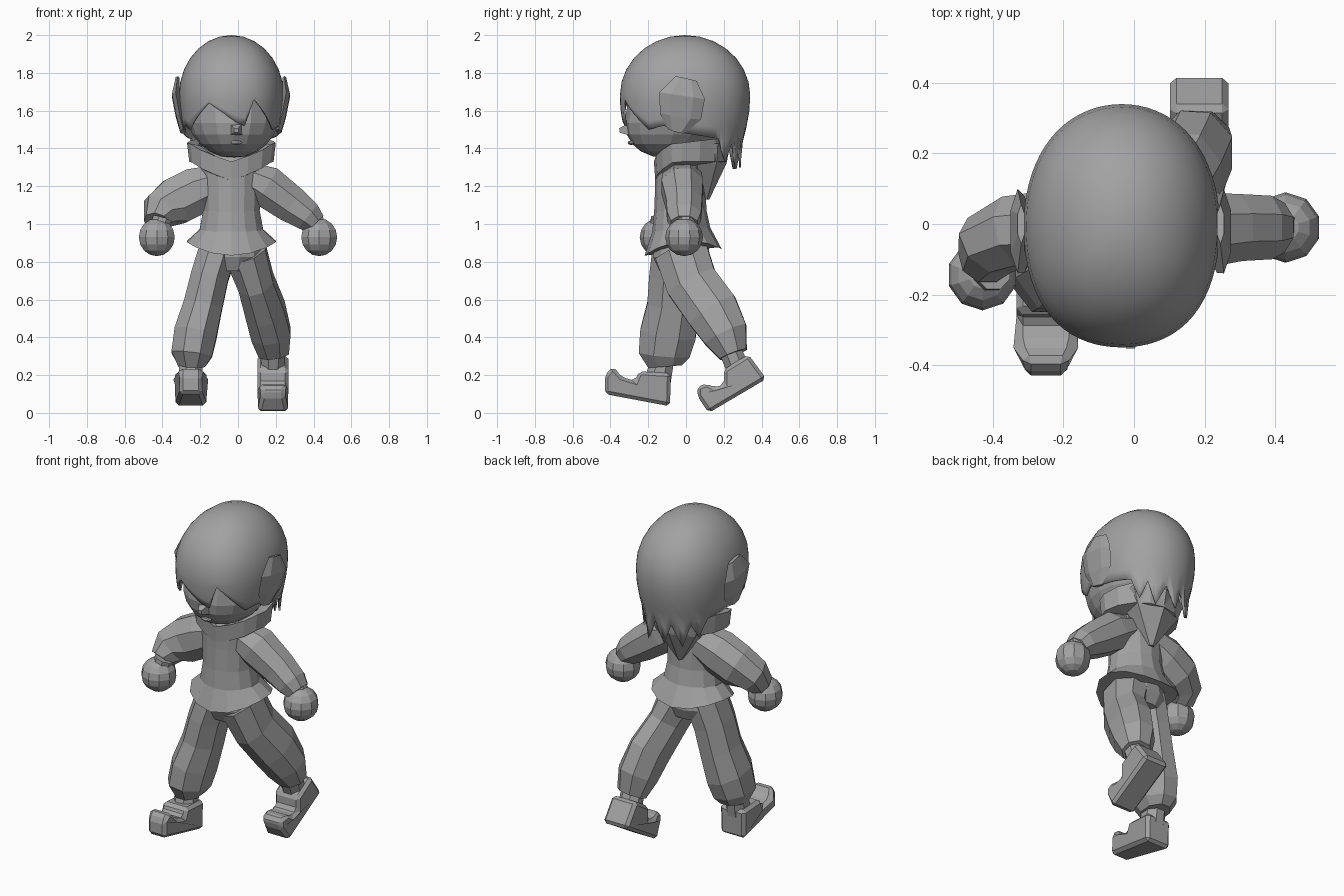
import bpy, bmesh
from math import sin, cos, pi, radians
from mathutils import Vector

if "Cube" in bpy.data.objects:
    bpy.data.objects.remove(bpy.data.objects["Cube"])

grey = bpy.data.materials.new("plain grey")
grey.use_nodes = True
tone = (0.36, 0.36, 0.36, 1)
grey.diffuse_color = tone
grey.node_tree.nodes["Principled BSDF"].inputs["Base Color"].default_value = tone

X, Y = Vector((1, 0, 0)), Vector((0, 1, 0))
MID = -0.035  # the body leans slightly to its right


def finish(name, bm, smooth=False):
    bmesh.ops.recalc_face_normals(bm, faces=bm.faces)
    for f in bm.faces:
        f.smooth = smooth
    mesh = bpy.data.meshes.new(name)
    bm.to_mesh(mesh)
    bm.free()
    mesh.materials.append(grey)
    obj = bpy.data.objects.new(name, mesh)
    bpy.context.collection.objects.link(obj)
    return obj


def bridge(bm, a, b):
    n = len(a)
    for i in range(n):
        j = (i + 1) % n
        bm.faces.new((a[i], a[j], b[j], b[i]))


def tube(name, path, sides, side):
    """Loft flat-sided rings along a path of (x, y, z, radius, cross radius)."""
    bm = bmesh.new()
    pts = [Vector(p[:3]) for p in path]
    grow = 1 / cos(pi / sides)
    rings = []
    for i, p in enumerate(path):
        t = (pts[min(i + 1, len(pts) - 1)] - pts[max(i - 1, 0)]).normalized()
        u = (side - t * side.dot(t)).normalized()
        v = t.cross(u)
        angles = [2 * pi * (k + 0.5) / sides for k in range(sides)]
        rings.append([bm.verts.new(pts[i] + grow * (u * p[3] * cos(a) + v * p[4] * sin(a)))
                      for a in angles])
    for a, b in zip(rings, rings[1:]):
        bridge(bm, a, b)
    bm.faces.new(rings[0])
    bm.faces.new(rings[-1])
    return finish(name, bm)


def shoe(name, outline, x, half, toe):
    """Extrude a (y, z) outline along x, narrowed ahead of the toe line."""
    bm = bmesh.new()
    loops = []
    for s in (-half, half):
        loops.append([bm.verts.new((x + s * (0.72 if y < toe else 1), y, z))
                      for y, z in outline])
    bridge(bm, *loops)
    for loop in loops:
        bm.faces.new(loop)
    bevel = finish(name, bm).modifiers.new("soft edges", "BEVEL")
    bevel.width = 0.018
    bevel.segments = 1


def ball(name, centre, radii, u, v):
    bm = bmesh.new()
    bmesh.ops.create_uvsphere(bm, u_segments=u, v_segments=v, radius=1)
    for p in bm.verts:
        p.co = Vector([c + r * k for c, r, k in zip(centre, radii, p.co)])
    return finish(name, bm)


# Head with the jaw pushed forward, nose and lips
head = ball("head", (-0.025, -0.03, 1.6), (0.25, 0.285, 0.25), 16, 12)
for p in head.data.vertices:
    if p.co.z < 1.6:
        p.co.y -= (1.6 - p.co.z) * 0.3
tube("nose", [(-0.01, -0.27, 1.505, 0.045, 0.045), (-0.01, -0.352, 1.495, 0.012, 0.012)], 4, X)
ball("lips", (-0.01, -0.29, 1.43), (0.035, 0.02, 0.012), 6, 4)
tube("neck", [(MID, -0.03, 1.25, 0.09, 0.09), (MID, -0.04, 1.42, 0.09, 0.09)], 8, X)

# Hair: smooth dome whose rim follows (azimuth, height) tips and notches
RIM = [(0, 1.48), (35, 1.45), (45, 1.33), (55, 1.43), (65, 1.29), (80, 1.42),
       (95, 1.3), (105, 1.42), (120, 1.29), (130, 1.42), (140, 1.34), (150, 1.45),
       (180, 1.48), (205, 1.52), (215, 1.5), (245, 1.64), (275, 1.54), (285, 1.52),
       (295, 1.66), (325, 1.5), (340, 1.52), (360, 1.48)]


def rim_height(a):
    for (a0, z0), (a1, z1) in zip(RIM, RIM[1:]):
        if a <= a1:
            return z0 + (z1 - z0) * (a - a0) / (a1 - a0)


HZ = 1.68
bm = bmesh.new()
crown = bm.verts.new((MID, -0.005, 2))
rows = [[] for _ in range(11)]
for deg in range(0, 360, 5):
    a = radians(deg)
    square = 1 + (0.04 if deg > 180 else 0.02) * sin(2 * a) ** 2
    for k in range(11):
        if k < 7:
            t = (k + 1) / 7 * pi / 2
            r, z = sin(t), HZ + 0.32 * cos(t)
        else:
            z = HZ + (rim_height(deg) - HZ) * (k - 6) / 4
            r = 1 - 0.14 * min(1, (HZ - z) / 0.26) ** 2
        rows[k].append(bm.verts.new((MID + 0.278 * r * square * cos(a),
                                     -0.005 + 0.345 * r * square * sin(a), z)))
for i in range(72):
    bm.faces.new((crown, rows[0][i], rows[0][(i + 1) % 72]))
for a, b in zip(rows, rows[1:]):
    bridge(bm, a, b)
hair = finish("hair", bm, True)
hair.modifiers.new("thickness", "SOLIDIFY").thickness = 0.01

# Ears: thin leaves bowed outward
for name, s, out in (("left_ear", 1, 0.235), ("right_ear", -1, 0.31)):
    tube(name, [(s * (out - 0.02), -0.05, 1.49, 0.015, 0.04),
                (s * out, -0.03, 1.57, 0.018, 0.095),
                (s * (out + 0.02), -0.02, 1.68, 0.02, 0.105),
                (s * (out + 0.01), 0, 1.77, 0.01, 0.05)], 6, X)

# Jacket body, with the hem raised at the sides
jacket = tube("jacket", [
    (MID, -0.03, 1.37, 0.1, 0.09), (MID, -0.035, 1.3, 0.16, 0.125),
    (MID, -0.03, 1.2, 0.155, 0.13), (MID, -0.03, 1.07, 0.15, 0.135),
    (MID, -0.025, 0.97, 0.168, 0.15), (MID, -0.015, 0.85, 0.235, 0.2)], 14, X)
for p in jacket.data.vertices:
    if p.co.z < 0.92:
        p.co.z += 0.06 * ((p.co.x - MID) / 0.24) ** 2

# Collar band dipping to a V in front, and the hood hanging behind
bm = bmesh.new()
sections = []
for k in range(16):
    a = 2 * pi * k / 16
    dip = 0.1 * max(0, 1 - abs(a - 1.5 * pi) / 1.25)
    depth = 0.15 if sin(a) < 0 else 0.25
    top = 1.43 - dip + 0.03 * max(0, sin(a))
    sections.append([bm.verts.new((MID + 0.235 * r * cos(a), -0.02 + depth * r * sin(a), z))
                     for r, z in ((1, top), (0.95, 1.33 - dip), (0.6, 1.31 - dip),
                                  (0.75, top - 0.01))])
for k in range(16):
    bridge(bm, sections[k], sections[(k + 1) % 16])
finish("collar", bm)
tube("hood", [(MID, 0.1, 1.42, 0.18, 0.12), (MID, 0.11, 1.32, 0.14, 0.09),
              (MID, 0.1, 1.13, 0.015, 0.02)], 6, X)

# Sleeves, wrists and round hands
tube("left_sleeve", [
    (0.05, -0.02, 1.25, 0.1, 0.08), (0.15, -0.02, 1.2, 0.11, 0.11),
    (0.28, -0.01, 1.105, 0.095, 0.098), (0.37, -0.01, 1.04, 0.09, 0.08),
    (0.41, -0.01, 1.0, 0.07, 0.06)], 8, Y)
tube("right_sleeve", [
    (-0.11, -0.01, 1.22, 0.1, 0.095), (-0.22, -0.01, 1.175, 0.105, 0.125),
    (-0.33, -0.02, 1.12, 0.1, 0.125), (-0.41, -0.06, 1.07, 0.09, 0.1),
    (-0.43, -0.11, 1.01, 0.07, 0.065)], 8, Y)
for name, s, y in (("left", 1, -0.01), ("right", -1, -0.145)):
    tube(name + "_wrist", [(s * 0.4, y + 0.01, 1.03, 0.05, 0.05),
                           (s * 0.425, y, 0.95, 0.05, 0.05)], 8, Y)
    ball(name + "_hand", (s * 0.43, y, 0.93), (0.1, 0.1, 0.1), 10, 8)

# Trousers in mid stride
tube("trouser_seat", [(MID, -0.025, 0.92, 0.15, 0.14), (MID, -0.025, 0.83, 0.165, 0.15),
                      (MID, -0.02, 0.76, 0.12, 0.12)], 12, X)
tube("right_trouser_leg", [
    (-0.1, -0.04, 0.88, 0.1, 0.135), (-0.15, -0.06, 0.72, 0.1, 0.135),
    (-0.185, -0.07, 0.57, 0.103, 0.135), (-0.225, -0.095, 0.42, 0.113, 0.148),
    (-0.245, -0.115, 0.31, 0.108, 0.135), (-0.245, -0.11, 0.245, 0.07, 0.09)], 8, X)
tube("left_trouser_leg", [
    (0.04, -0.025, 0.85, 0.11, 0.14), (0.095, 0.03, 0.69, 0.095, 0.138),
    (0.145, 0.14, 0.54, 0.105, 0.14), (0.175, 0.21, 0.415, 0.105, 0.12),
    (0.19, 0.25, 0.31, 0.08, 0.075)], 8, X)

# Ankles and shoes with upturned toes
tube("right_ankle", [(-0.25, -0.12, 0.3, 0.06, 0.06), (-0.25, -0.15, 0.17, 0.065, 0.07)], 8, X)
tube("left_ankle", [(0.19, 0.23, 0.34, 0.06, 0.06), (0.185, 0.28, 0.22, 0.065, 0.06)], 8, X)
shoe("right_shoe", [
    (-0.43, 0.1), (-0.43, 0.2), (-0.385, 0.245), (-0.34, 0.19), (-0.27, 0.17),
    (-0.25, 0.22), (-0.08, 0.21), (-0.085, 0.035)], -0.25, 0.083, -0.38)
shoe("left_shoe", [
    (0.12, 0), (0.06, 0.09), (0.06, 0.14), (0.11, 0.155), (0.15, 0.135),
    (0.2, 0.15), (0.2, 0.23), (0.33, 0.31), (0.425, 0.18)], 0.185, 0.083, 0.11)
